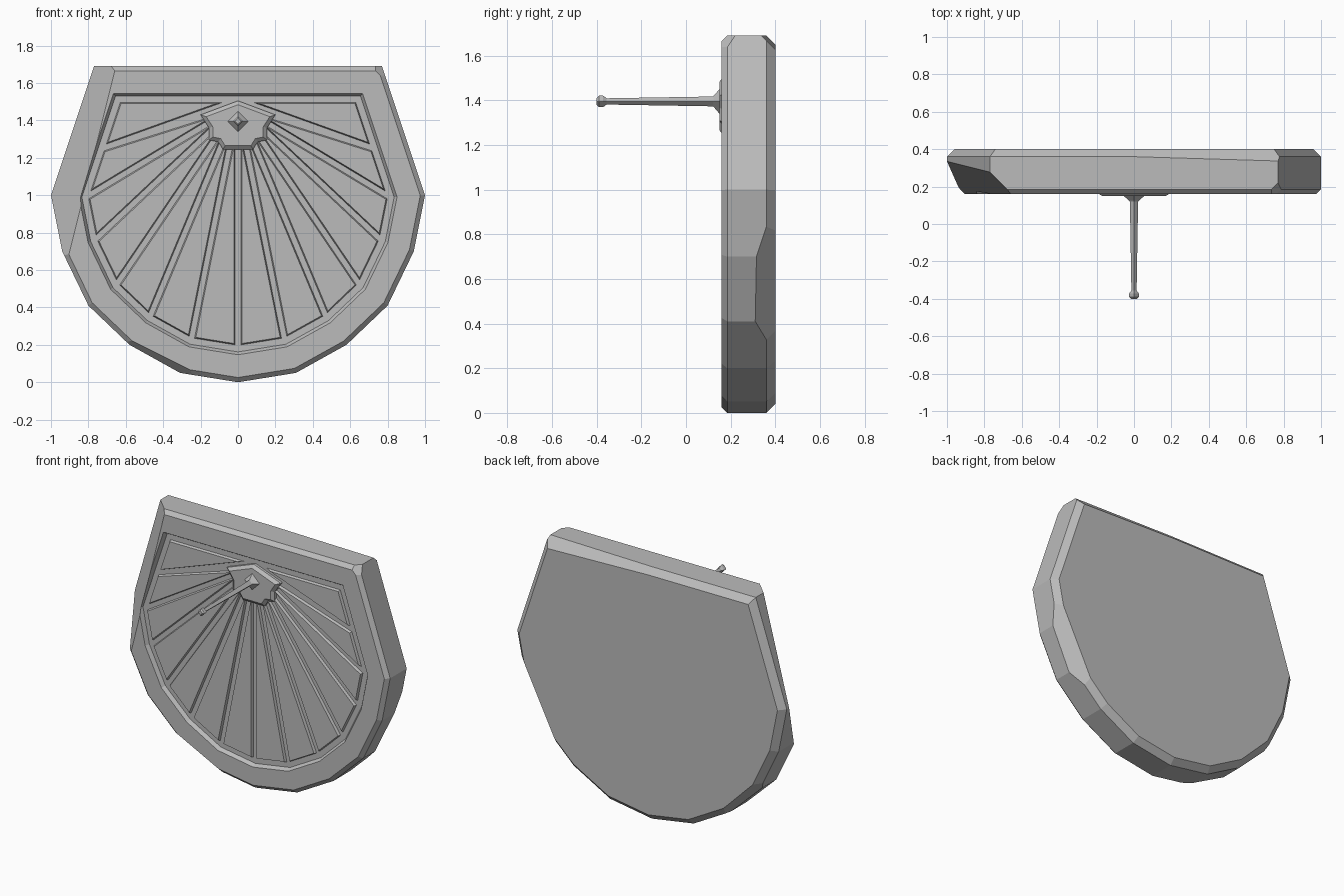
import bpy
import bmesh
from math import cos, sin, pi
from mathutils import Vector

if "Cube" in bpy.data.objects:
    bpy.data.objects.remove(bpy.data.objects["Cube"])

stone = bpy.data.materials.new("grey stone")
stone.use_nodes = True
GREY = (0.5, 0.5, 0.5, 1)
stone.diffuse_color = GREY
stone.node_tree.nodes["Principled BSDF"].inputs["Base Color"].default_value = GREY


def inset(points, dist):
    """Move every edge of a counter-clockwise polygon inwards."""
    pts = [Vector(p) for p in points]
    result = []
    for i, p in enumerate(pts):
        d1 = (p - pts[i - 1]).normalized()
        d2 = (pts[(i + 1) % len(pts)] - p).normalized()
        n1, n2 = Vector((-d1.y, d1.x)), Vector((-d2.y, d2.x))
        result.append(p + (n1 + n2) * dist / (1 + n1.dot(n2)))
    return result


def mirrored(half):
    """Complete a right half profile with its left half."""
    return half + [(-x, z) for x, z in reversed(half) if x > 0]


def loft(name, loops, chips=()):
    """Skin (polygon, y) loops, cap both ends, and slice off chipped corners."""
    bm = bmesh.new()
    rings = [[bm.verts.new((p[0], y, p[1])) for p in pts] for pts, y in loops]
    for a, b in zip(rings, rings[1:]):
        for i in range(len(a)):
            bm.faces.new((a[i - 1], a[i], b[i], b[i - 1]))
    bm.faces.new(rings[0])
    bm.faces.new(rings[-1])
    bmesh.ops.recalc_face_normals(bm, faces=bm.faces)
    for point, normal in chips:
        geom = bm.verts[:] + bm.edges[:] + bm.faces[:]
        cut = bmesh.ops.bisect_plane(bm, geom=geom, dist=1e-5, plane_co=point,
                                     plane_no=Vector(normal).normalized(), clear_outer=True)
        edges = [e for e in cut["geom_cut"] if isinstance(e, bmesh.types.BMEdge)]
        bmesh.ops.holes_fill(bm, edges=edges, sides=0)
    bmesh.ops.recalc_face_normals(bm, faces=bm.faces)
    mesh = bpy.data.meshes.new(name)
    bm.to_mesh(mesh)
    bm.free()
    mesh.materials.append(stone)
    obj = bpy.data.objects.new(name, mesh)
    bpy.context.collection.objects.link(obj)
    return obj


# Slab with bevelled edges, sunken dial and worn corners
half = [(0, 0), (.31, .05), (.58, .2), (.8, .41), (.94, .7), (1, 1), (.77, 1.69)]
outline = mirrored(half)
FLOOR = 0.185
chips = [
    ((-.91, .17, .7), (-1, -1, .25)),
    ((-.29, .17, .075), (-.5, -.8, -1)),
    ((.75, .17, 1.66), (1, -1, 1)),
    ((0, .36, 1.69), (.03, 1, 1)),
    ((-.72, .385, .38), (-1, 1, -1)),
    ((.8, .36, .5), (1, .9, -.5)),
]
loft("slab", [(inset(outline, .04), .4), (outline, .36), (outline, .185),
              (inset(outline, .025), .16), (inset(outline, .145), .16),
              (inset(outline, .16), FLOOR)], chips)

# Raised hour wedges fanning out from the hub
rim = inset(outline, .18)[:len(half)]
rim.insert(-1, (rim[-2] + rim[-1]) / 2)
apex = Vector((0, 1.48))
for i, (a, b) in enumerate(zip(rim, rim[1:])):
    top = Vector((0, b.y)) if i == len(rim) - 2 else apex
    right = [top, a, b]
    left = [Vector((-p.x, p.y)) for p in reversed(right)]
    for side, tri in (("right", right), ("left", left)):
        loft(f"hour_wedge_{side}_{i + 1}",
             [(inset(tri, .013), FLOOR + .005), (inset(tri, .021), .168)])

# Hub plate
hub = [(-x, z) for x, z in reversed(mirrored(
    [(0, 1.505), (.2, 1.43), (.155, 1.36), (.155, 1.295), (.105, 1.285), (.08, 1.245)]))]
hub = hub[::-1] if sum(a[0] * b[1] - b[0] * a[1]
                       for a, b in zip(hub, hub[1:] + hub[:1])) < 0 else hub
loft("hub_plate", [(hub, FLOOR + .005), (hub, .168), (inset(hub, .02), .15)])


# Pointer rod with flared foot and knobbed tip
def diamond(radius):
    return [(radius * cos(k * pi / 2), 1.395 + radius * sin(k * pi / 2)) for k in range(4)]


rod = [(.055, .155), (.055, .15), (.026, .125), (.022, .12), (.014, -.355),
       (.026, -.372), (.026, -.39), (.016, -.4)]
loft("pointer", [(diamond(r), y) for r, y in rod])
